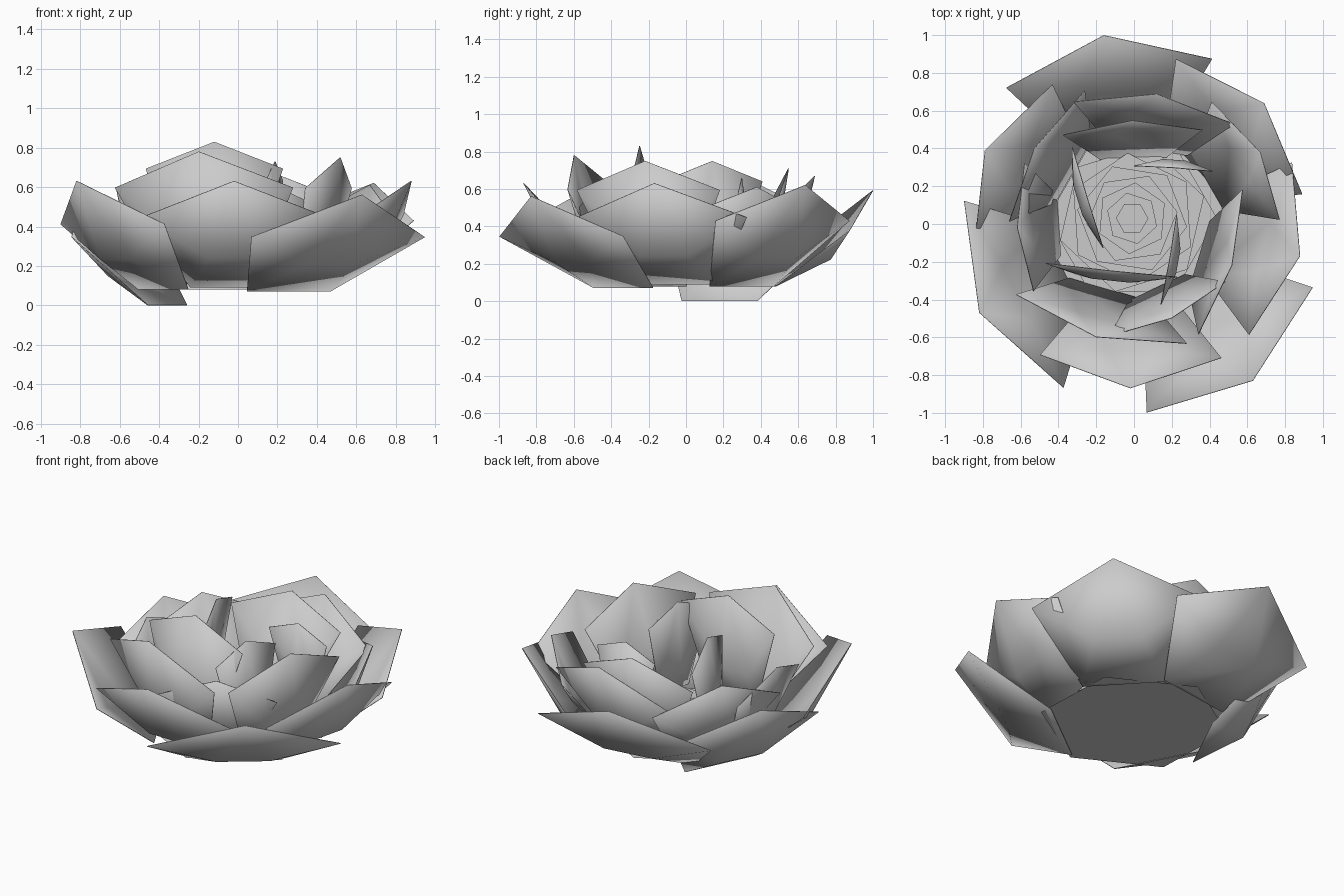
import bpy
from math import cos, sin, radians

if "Cube" in bpy.data.objects:
    bpy.data.objects.remove(bpy.data.objects["Cube"])


def make(name, verts, faces, smooth=True):
    me = bpy.data.meshes.new(name)
    me.from_pydata(verts, [], faces)
    me.update()
    for p in me.polygons:
        p.use_smooth = smooth
    ob = bpy.data.objects.new(name, me)
    bpy.context.collection.objects.link(ob)
    return ob


def petal(name, tx, ty, tz, face, w, lean, bz):
    """Cupped petal: narrow foot, bulged belly, three-point rim, thin shell."""
    a = radians(face)
    retreat = 0.37 * w * min(1, 1.8 * lean + 0.1)
    h = tz - bz

    def at(out, side, z):   # out is measured from the tip along the facing
        return (tx + out * cos(a) - side * sin(a),
                ty + out * sin(a) + side * cos(a), z)

    belly = -0.5 * lean + 0.03
    verts = [at(-lean, -0.48 * w, bz), at(-lean, 0.48 * w, bz),
             at(belly, -0.28 * w, bz + 0.28 * h), at(belly, 0.28 * w, bz + 0.28 * h),
             at(-retreat, -w, tz - 0.39 * w), at(0, 0, tz),
             at(-retreat, w, tz - 0.39 * w)]
    faces = [(0, 1, 3, 2), (0, 2, 4), (1, 6, 3), (2, 5, 4), (2, 3, 5), (3, 6, 5)]
    ob = make(name, verts, faces)
    shell = ob.modifiers.new("shell", 'SOLIDIFY')
    shell.thickness = 0.004


# tip x, tip y, tip z, facing angle, half width, lean, foot height
outer = [(.63, -.83, .56, -53, .55, .62, .07),
         (-.02, -.87, .63, -91, .48, .47, .09),
         (-.82, -.47, .63, -152, .56, .50, .08),
         (-.79, .39, .53, 154, .47, .48, .0),
         (-.16, 1.0, .59, 98, .55, .56, .08),
         (.69, .64, .62, 43, .49, .50, .08),
         (.88, -.17, .63, -14, .47, .46, .09)]
middle = [(-.20, -.60, .78, -106, .47, .26, .11),
          (.52, -.22, .75, -17, .40, .18, .12),
          (.67, .38, .61, 30, .36, .32, .10),
          (.12, .69, .67, 82, .43, .30, .11),
          (-.53, .40, .62, 150, .40, .24, .12),
          (-.62, -.02, .60, 184, .34, .22, .12),
          (.20, -.50, .60, -65, .34, .18, .13)]
inner = [(-.01, .55, .71, 92, .37, .20, .13),
         (-.12, -.25, .83, -96, .35, -.04, .15),
         (-.25, .14, .75, 197, .28, -.04, .16),
         (.21, .30, .66, 86, .21, -.02, .18),
         (.19, -.19, .73, -10, .24, -.03, .17)]
for ring, rows in (("outer", outer), ("middle", middle), ("inner", inner)):
    for i, row in enumerate(rows):
        petal(f"{ring}_petal_{i}", *row)


# flat six-sided plates: the underside and the shrinking heart steps
def plate(name, r, z, turn, sx=0, sy=0):
    ring = [radians(turn + 60 * k) for k in range(6)]
    make(name, [(sx + r * cos(t), sy + r * sin(t), z) for t in ring],
         [tuple(range(6))], False)


plate("base_plate", 0.54, 0.085, -28)
for i in range(8):
    plate(f"heart_step_{i}", 0.45 - 0.052 * i, 0.115 + 0.025 * i, 17 * i, -.01, .03)
